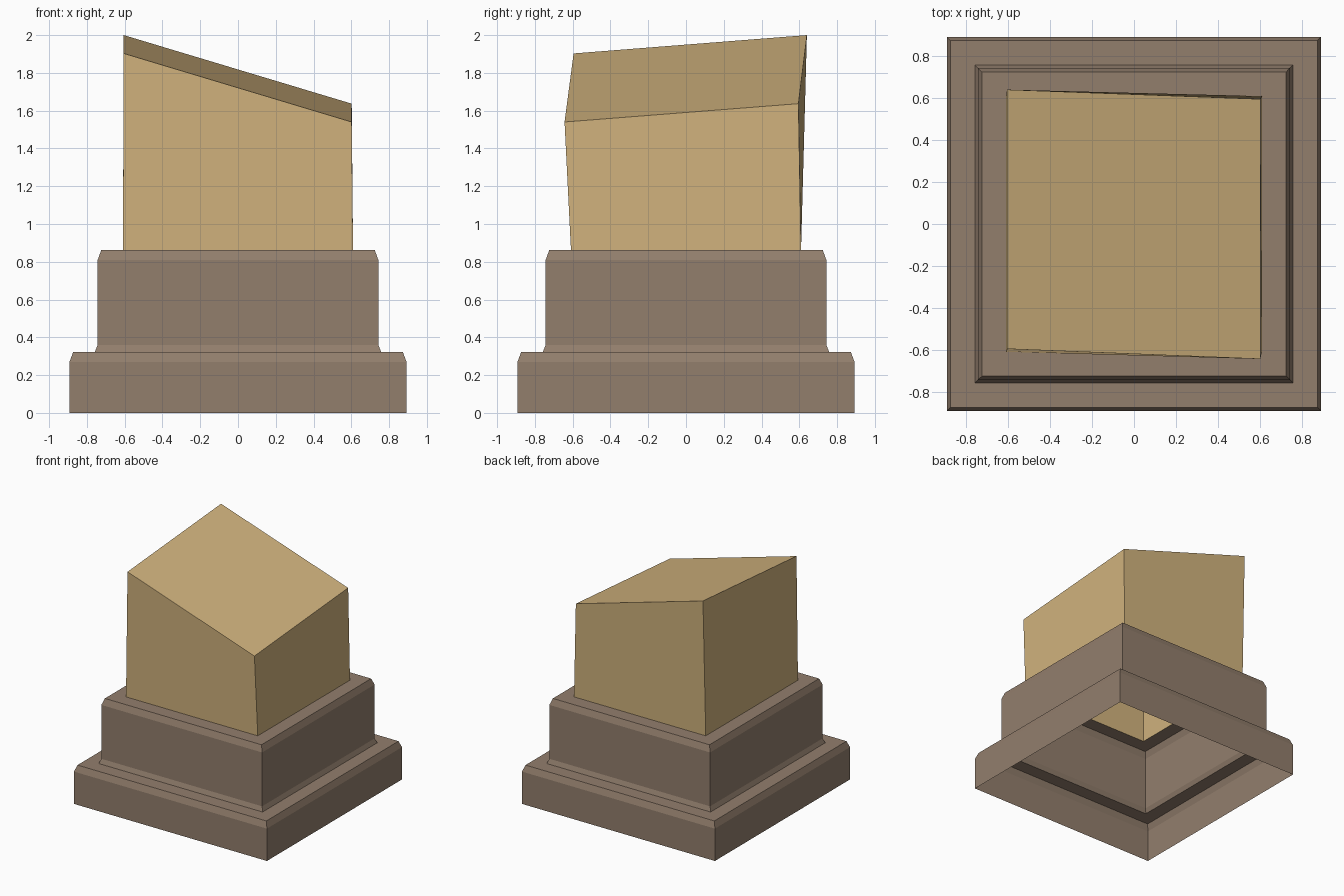
import bpy
import bmesh

cube = bpy.data.objects.get("Cube")
if cube:
    bpy.data.objects.remove(cube, do_unlink=True)


def make_material(name, color):
    mat = bpy.data.materials.new(name)
    mat.use_nodes = True
    mat.diffuse_color = color
    mat.node_tree.nodes["Principled BSDF"].inputs["Base Color"].default_value = color
    return mat


def square(half, z):
    return [(-half, -half, z), (half, -half, z), (half, half, z), (-half, half, z)]


def make_shell(name, rings, mat, capped=False):
    """Skin a stack of four-cornered rings, open underneath."""
    bm = bmesh.new()
    loops = [[bm.verts.new(p) for p in ring] for ring in rings]
    for low, high in zip(loops, loops[1:]):
        for i in range(4):
            j = (i + 1) % 4
            bm.faces.new((low[i], low[j], high[j], high[i]))
    if capped:
        bm.faces.new(loops[-1])
    mesh = bpy.data.meshes.new(name)
    bm.to_mesh(mesh)
    bm.free()
    mesh.materials.append(mat)
    obj = bpy.data.objects.new(name, mesh)
    bpy.context.collection.objects.link(obj)
    return obj


stone = make_material("brown stone", (0.29, 0.21, 0.152, 1))
sand = make_material("sand stone", (0.63, 0.445, 0.205, 1))

# Stepped pedestal with bevelled rims, hollow inside
profile = [(0.892, 0), (0.892, 0.27), (0.873, 0.322), (0.758, 0.322),
           (0.743, 0.36), (0.743, 0.81), (0.724, 0.862), (0.609, 0.862)]
make_shell("pedestal", [square(h, z) for h, z in profile], stone)

# Broken pillar stump with a slanted, slightly twisted top
slanted_top = [(-0.605, -0.595, 1.903), (0.602, -0.643, 1.54),
               (0.602, 0.595, 1.637), (-0.605, 0.64, 2.0)]
make_shell("pillar_stump", [square(0.609, 0.862), slanted_top], sand, capped=True)
